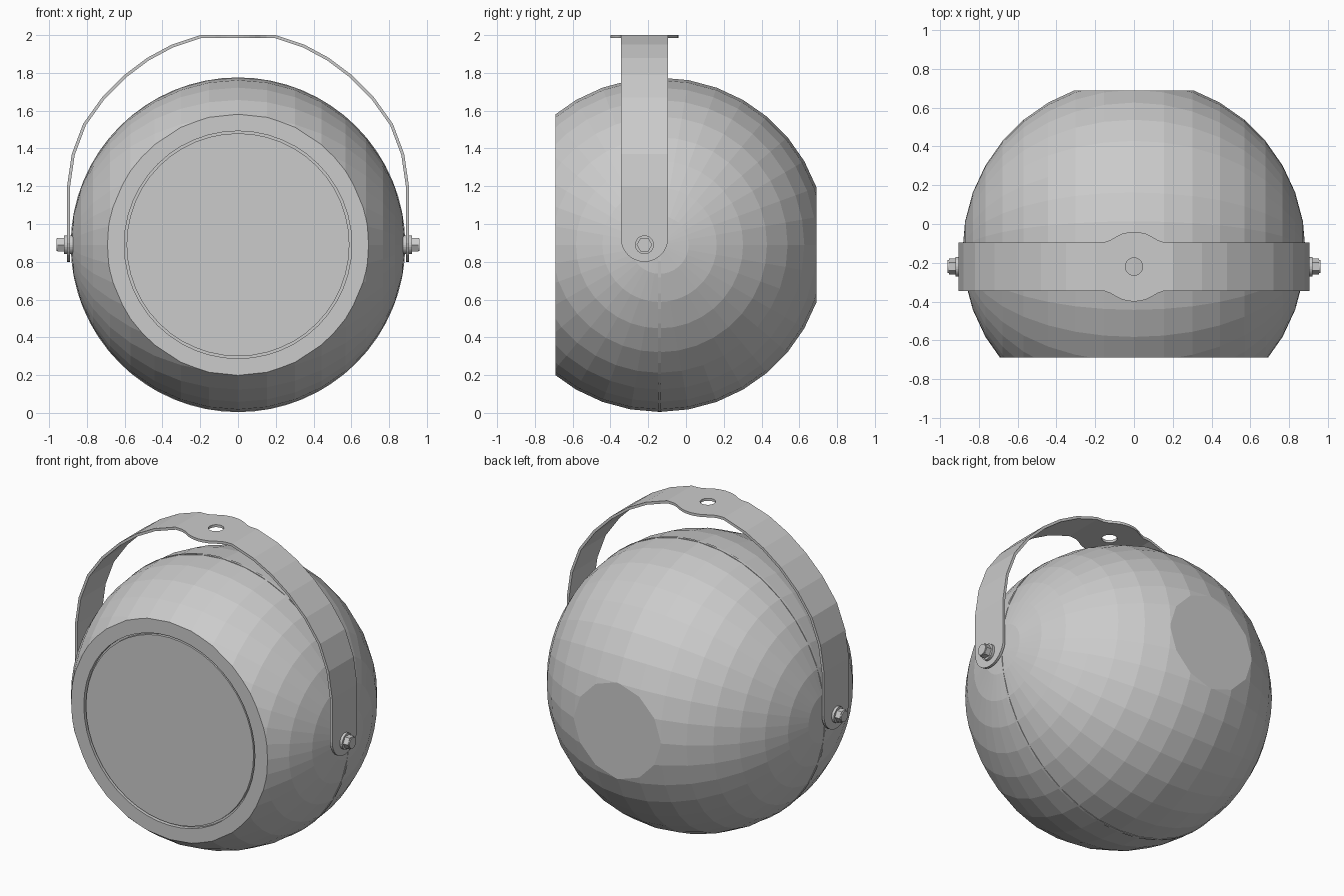
import bpy, bmesh, math
from mathutils import Matrix, Vector

if "Cube" in bpy.data.objects:
    bpy.data.objects.remove(bpy.data.objects["Cube"])

CY, CZ, R = -0.14, 0.89, 0.885      # sphere centre and radius
SY = -0.22                          # strap and bolt centre line
ROT = {'x': Matrix.Rotation(math.pi / 2, 4, 'Y'),
       'y': Matrix.Rotation(math.pi / 2, 4, 'X'),
       'z': Matrix.Identity(4)}


def to_object(name, bm):
    me = bpy.data.meshes.new(name)
    bm.to_mesh(me)
    bm.free()
    ob = bpy.data.objects.new(name, me)
    bpy.context.collection.objects.link(ob)
    return ob


def cylinder(name, axis, loc, r, depth, sides, r2=None):
    bm = bmesh.new()
    bmesh.ops.create_cone(bm, cap_ends=True, segments=sides, radius1=r,
                          radius2=r if r2 is None else r2, depth=depth,
                          matrix=Matrix.Translation(loc) @ ROT[axis])
    return to_object(name, bm)


def apply_modifiers(ob):
    bpy.context.view_layer.update()
    dg = bpy.context.evaluated_depsgraph_get()
    me = bpy.data.meshes.new_from_object(ob.evaluated_get(dg))
    ob.modifiers.clear()
    ob.data = me


def cut(ob, cutter):
    cutter.hide_render = True
    m = ob.modifiers.new("cut", 'BOOLEAN')
    m.operation, m.solver, m.object = 'DIFFERENCE', 'EXACT', cutter
    apply_modifiers(ob)
    bpy.data.objects.remove(cutter)


# Spherical housing: poles on the x axis, sliced flat at front and back
bm = bmesh.new()
bmesh.ops.create_uvsphere(bm, u_segments=36, v_segments=18, radius=R,
                          matrix=Matrix.Translation((0, CY, CZ)) @ ROT['x'])
for s in (-1, 1):
    bmesh.ops.bisect_plane(bm, geom=bm.verts[:] + bm.edges[:] + bm.faces[:],
                           plane_co=(0, s * 0.69, 0), plane_no=(0, s, 0),
                           clear_outer=True)
    bmesh.ops.holes_fill(bm, edges=[e for e in bm.edges if e.is_boundary])
bmesh.ops.recalc_face_normals(bm, faces=bm.faces)
housing = to_object("housing", bm)

# Recess in the front rim, cover plate and inner lens
cut(housing, cylinder("recess_cutter", 'y', (0, -0.69, CZ), 0.602, 0.05, 48))
cylinder("cover_plate", 'y', (0, -0.676, CZ), 0.59, 0.02, 48)
cylinder("lens", 'y', (0, -0.674, CZ), 0.475, 0.022, 48)

# Seam between the housing halves
cylinder("seam_band", 'y', (0, CY, CZ), R + 0.001, 0.016, 64)

# Strap: half path (x, z, half width) from rounded end to the top centre
half = []
for i in range(9):
    a = math.pi / 2 * i / 8
    half.append((0.905, 0.925 - 0.125 * math.cos(a), 0.125 * math.sin(a)))
for x, z in ((0.905, 1.2), (0.88, 1.37), (0.82, 1.53), (0.72, 1.67),
             (0.6, 1.79), (0.48, 1.88), (0.35, 1.95), (0.2, 2.0)):
    half.append((x, z, 0.125))
for x, w in ((0.15, 0.127), (0.12, 0.138), (0.09, 0.156), (0.06, 0.17),
             (0.03, 0.177), (0, 0.18)):
    half.append((x, 2.0, w))
path = half + [(-x, z, w) for x, z, w in half[-2::-1]]
bm = bmesh.new()
rows = [[bm.verts.new((x, SY + s * w, z)) for s in (-1, 1)] for x, z, w in path]
for (a0, b0), (a1, b1) in zip(rows, rows[1:]):
    bm.faces.new((a0, b0, b1, a1))
bmesh.ops.remove_doubles(bm, verts=bm.verts, dist=1e-5)
strap = to_object("strap", bm)
m = strap.modifiers.new("thickness", 'SOLIDIFY')
m.thickness, m.offset, m.use_even_offset = 0.016, -1, True
apply_modifiers(strap)
cut(strap, cylinder("hole_cutter", 'z', (0, SY, 2.0), 0.045, 0.1, 24))

# Pivot bolts: spacer, flange and hex head on each side
for s, side in ((1, "right"), (-1, "left")):
    def part(name, x0, x1, r, n):
        cylinder(f"{side}_{name}", 'x', (s * (x0 + x1) / 2, SY, CZ), r, x1 - x0, n)
    part("spacer", 0.85, 0.89, 0.05, 24)
    part("bolt_flange", 0.9, 0.922, 0.05, 24)
    part("bolt_head", 0.92, 0.955, 0.041, 6)
    part("bolt_tip", 0.95, 0.962, 0.034, 24)
